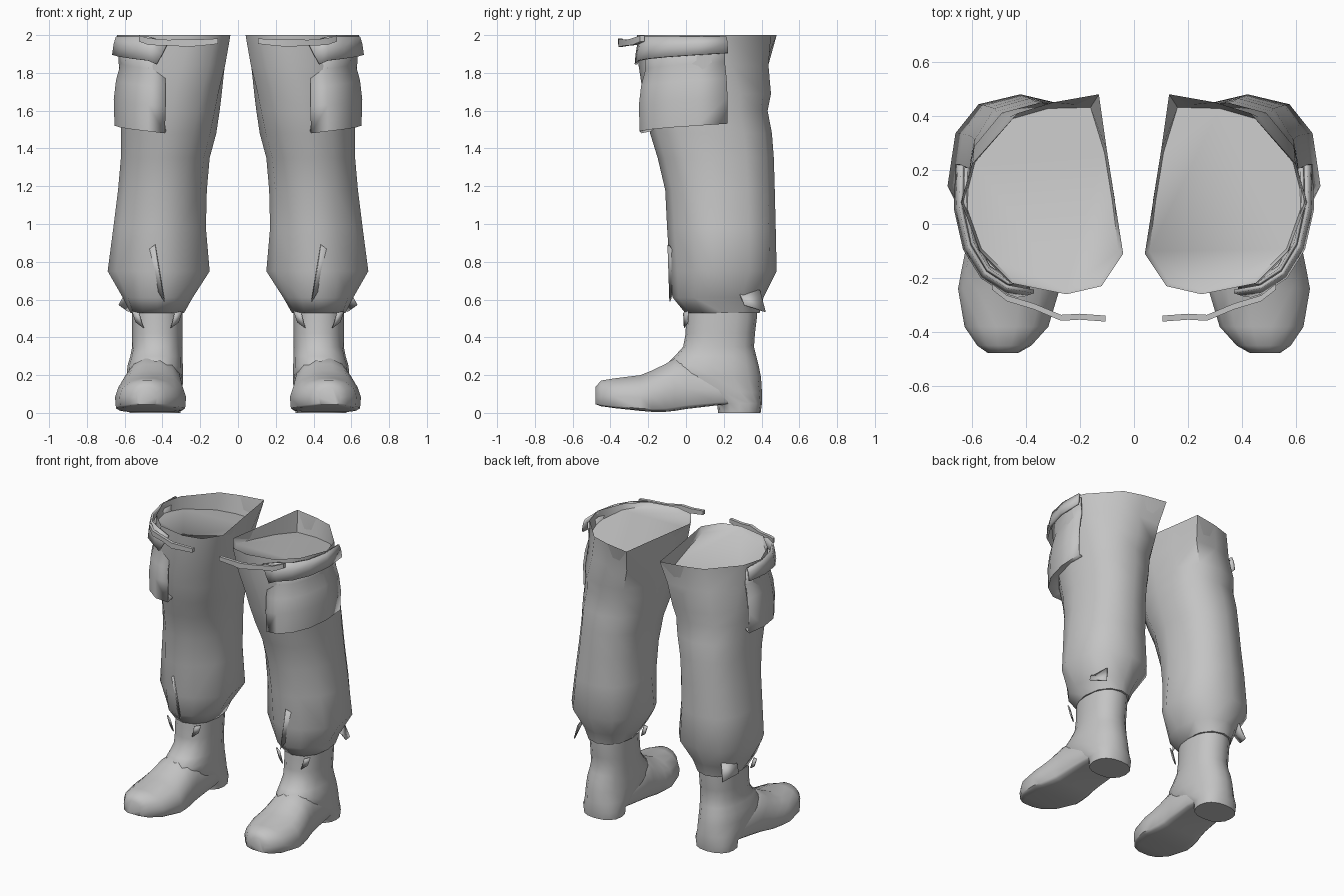
import bpy, bmesh, math
from mathutils import Vector

if "Cube" in bpy.data.objects:
    bpy.data.objects.remove(bpy.data.objects["Cube"])

grey = bpy.data.materials.new("cloth_grey")
grey.diffuse_color = (0.55, 0.55, 0.55, 1)
grey.use_nodes = True
grey.node_tree.nodes["Principled BSDF"].inputs["Base Color"].default_value = grey.diffuse_color


def finish(name, bm, angle=50, thickness=0):
    """Turn a right-leg part into an object mirrored to the left leg."""
    bmesh.ops.recalc_face_normals(bm, faces=bm.faces)
    mesh = bpy.data.meshes.new(name)
    bm.to_mesh(mesh)
    bm.free()
    mesh.materials.append(grey)
    ob = bpy.data.objects.new(name, mesh)
    bpy.context.collection.objects.link(ob)
    bpy.ops.object.select_all(action='DESELECT')
    ob.select_set(True)
    bpy.context.view_layer.objects.active = ob
    bpy.ops.object.shade_smooth_by_angle(angle=math.radians(angle))
    if thickness:
        solid = ob.modifiers.new("thickness", 'SOLIDIFY')
        solid.thickness = thickness
        solid.offset = 0
    ob.modifiers.new("other_leg", 'MIRROR').use_mirror_merge = False
    return ob


def loft(name, rings, angle=50):
    """Skin closed rings of equal length and cap both ends."""
    bm = bmesh.new()
    vs = [[bm.verts.new(p) for p in ring] for ring in rings]
    n = len(vs[0])
    for a, b in zip(vs, vs[1:]):
        for i in range(n):
            j = (i + 1) % n
            bm.faces.new((a[i], a[j], b[j], b[i]))
    bm.faces.new(vs[0])
    bm.faces.new(vs[-1])
    return finish(name, bm, angle)


def sheet(name, rows, thickness=0.012, angle=50):
    """Open grid of points with a little thickness."""
    bm = bmesh.new()
    vs = [[bm.verts.new(p) for p in row] for row in rows]
    for a, b in zip(vs, vs[1:]):
        for i in range(len(a) - 1):
            bm.faces.new((a[i], a[i + 1], b[i + 1], b[i]))
    return finish(name, bm, angle, thickness)


def rounded(t, power):
    """Point on a unit superellipse."""
    c, s = math.cos(t), math.sin(t)
    return (math.copysign(abs(c) ** (2 / power), c),
            math.copysign(abs(s) ** (2 / power), s))


def flat_ring(z, x0, x1, y0, y1, n=12, front=2.3, back=2.3, mid=.5):
    """Level ring, widest at fraction mid of its depth; halves differ in squareness."""
    ring = []
    ym = y0 + mid * (y1 - y0)
    for i in range(n):
        t = math.tau * i / n
        c, s = rounded(t, back if t < math.pi else front)
        ring.append(Vector(((x0 + x1) / 2 + c * (x1 - x0) / 2,
                            ym + s * ((y1 - ym) if s > 0 else (ym - y0)), z)))
    return ring


# Trouser leg: irregular waist-side rim blending into rounded rings
RIM = [(.64, .08), (.60, .22), (.43, .41), (.30, .45), (.13, .48), (.10, .27),
       (.07, .08), (.04, -.11), (.12, -.23), (.25, -.26), (.45, -.22), (.57, -.10)]
rim = [Vector((x, y, 2)) for x, y in RIM]
rings = []
for z, x0, x1, y0, y1, blend, front, back, mid in [
        (1.84, .07, .62, -.24, .42, .45, 2.3, 2.3, .5),
        (1.69, .09, .62, -.22, .45, .8, 2.3, 2.4, .5),
        (1.60, .10, .62, -.21, .43, .9, 2.2, 2.4, .5),
        (1.48, .115, .62, -.19, .455, 1, 2.1, 2.4, .48),
        (1.35, .15, .62, -.15, .465, 1, 2, 2.4, .46),
        (1.18, .165, .635, -.11, .47, 1, 1.9, 2.4, .44),
        (.98, .17, .66, -.10, .475, 1, 1.7, 2.5, .42),
        (.75, .15, .69, -.085, .48, 1, 1.55, 2.5, .4),
        (.61, .24, .61, -.07, .41, 1, 1.9, 2.4, .45),
        (.53, .285, .57, -.005, .39, 1, 2.2, 2.3, .5)]:
    ring = flat_ring(z, x0, x1, y0, y1, front=front, back=back, mid=mid)
    rings.append([Vector((r.x, r.y, z)).lerp(Vector((q.x, q.y, z)), blend)
                  for r, q in zip(rim, ring)])
# Sunken lid kept just inside the wall
centre = Vector((.35, .1, 1.95))
lid = []
for p, q in zip(rim, rings[0]):
    z = 1.945 - 0.16 * p.y
    a = p.lerp(q, (2 - z) / .16)
    b = centre + (a - centre) * .965
    lid.append(Vector((b.x, b.y, z)))
loft("trouser_leg", [lid, rim] + rings, 60)

# Boot shaft running down into the heel block
loft("boot_shaft", [flat_ring(*r, n=16) for r in [
    (.60, .295, .56, .01, .375), (.50, .295, .56, 0, .375), (.42, .295, .56, -.002, .365),
    (.35, .295, .56, -.015, .36), (.30, .294, .57, -.06, .372), (.25, .292, .585, -.11, .385),
    (.19, .29, .59, -.11, .397), (.11, .295, .585, .0, .402), (.05, .30, .58, .165, .402),
    (0, .305, .575, .17, .395)]], 50)

# Boot foot: upright sections from heel to toe (y, centre x, half width, bottom, top)
foot = []
for y, xc, hw, zb, zt in [
        (.32, .44, .12, .05, .20), (.17, .44, .145, .04, .25), (.0, .447, .155, .02, .30),
        (-.06, .452, .16, .01, .293), (-.11, .456, .17, .005, .262), (-.18, .46, .18, .005, .228),
        (-.24, .463, .188, .01, .203), (-.38, .472, .155, .025, .185),
        (-.45, .48, .10, .035, .173), (-.478, .485, .055, .045, .14)]:
    section = []
    zm = zb + 0.38 * (zt - zb)
    for i in range(14):
        t = math.tau * i / 14
        c, s = rounded(t, 2.1 if t < math.pi else 8)
        section.append((xc + c * hw, y, zm + s * ((zt - zm) if s > 0 else (zm - zb))))
    foot.append(section)
loft("boot_foot", foot, 50)

# Cargo pocket wrapped round the outer front of the thigh
PATH = [(.385, -.23), (.47, -.232), (.55, -.18), (.61, -.08), (.64, .06), (.635, .215)]


def wrapped(z, out, tilt=0.05):
    row = []
    for i, (x, y) in enumerate(PATH):
        d = Vector((x - .36, y - .1, 0)).normalized()
        o = out * (.3 if i == 0 and out > 0 else 1)
        row.append((x + d.x * o, y + d.y * o, z + tilt * i / 5))
    return row


sheet("cargo_pocket", [wrapped(1.50, -.06), wrapped(1.485, .01), wrapped(1.62, .012),
                       wrapped(1.72, 0), wrapped(1.81, -.025), wrapped(1.92, -.015)], angle=60)

# Pocket flap with a drooping front corner
flap = [wrapped(1.855, .02, .05), wrapped(1.92, .012, .04), wrapped(1.99, 0, 0)]
flap[0][0], flap[1][0], flap[2][0] = (.43, -.265, 1.845), (.40, -.26, 1.90), (.37, -.25, 1.96)
sheet("pocket_flap", flap, 0.014, 50)

# Loose strap floating in front of the thigh
strap = []
for x, y, z, h in [(.105, -.35, 1.968, .014), (.20, -.343, 1.96, .017), (.27, -.347, 1.958, .02),
                   (.37, -.305, 1.96, .015), (.47, -.275, 1.965, .018), (.525, -.232, 1.982, .016)]:
    strap.append([(x, y - .011, z - h), (x, y + .011, z - h),
                  (x, y + .011, z + h), (x, y - .011, z + h)])
loft("hanging_strap", strap, 30)

# Cloth folds on shin and hem, then boot tabs
for name, a, b, c, d in [
        ("shin_fold", (.44, -.095, .89), (.525, -.02, .82), (.39, -.085, .59), (.415, -.09, .74)),
        ("hem_fold", (.59, .28, .64), (.63, .31, .57), (.58, .42, .535), (.55, .39, .65)),
        ("boot_tab_inner", (.295, .01, .54), (.335, -.012, .53), (.355, -.008, .45), (.315, .01, .48)),
        ("boot_tab_outer", (.56, .01, .54), (.525, -.012, .53), (.50, -.008, .45), (.54, .01, .48))]:
    sheet(name, [[a, b], [d, c]], 0.008, 20)
